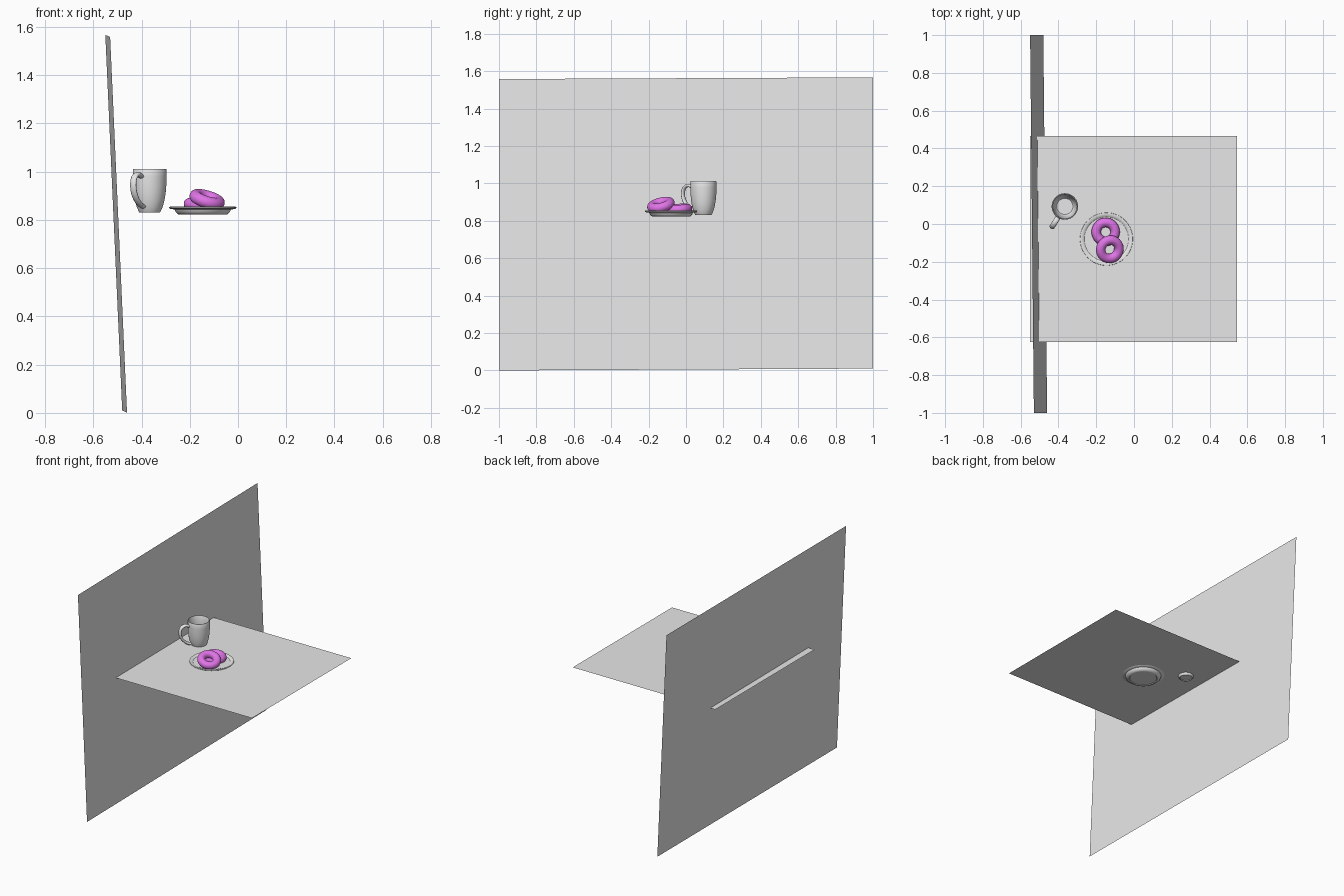
import bpy, math
from mathutils import Vector, Matrix

if "Cube" in bpy.data.objects:
    bpy.data.objects.remove(bpy.data.objects["Cube"])


def material(name, rgb):
    m = bpy.data.materials.new(name)
    m.diffuse_color = (*rgb, 1)
    m.use_nodes = True
    m.node_tree.nodes["Principled BSDF"].inputs["Base Color"].default_value = m.diffuse_color
    return m


GREY = material("light_grey", (0.8, 0.8, 0.8))
PINK = material("pink_icing", (0.8, 0.19, 0.86))


def make(name, verts, faces, mat, smooth=True):
    me = bpy.data.meshes.new(name)
    me.from_pydata(verts, [], faces)
    ob = bpy.data.objects.new(name, me)
    bpy.context.collection.objects.link(ob)
    me.materials.append(mat)
    if smooth:
        bpy.ops.object.select_all(action='DESELECT')
        ob.select_set(True)
        bpy.context.view_layer.objects.active = ob
        bpy.ops.object.shade_smooth_by_angle(angle=math.radians(40))
    return ob


def lathe(name, profile, centre, mat, n=64):
    """Spin (radius, z) points round a vertical axis; both ends are capped."""
    verts, faces = [], []
    for r, z in profile:
        for i in range(n):
            a = 2 * math.pi * i / n
            verts.append((centre[0] + r * math.cos(a), centre[1] + r * math.sin(a), z))
    for k in range(len(profile) - 1):
        for i in range(n):
            j = (i + 1) % n
            faces.append((k * n + i, k * n + j, (k + 1) * n + j, (k + 1) * n + i))
    last = (len(profile) - 1) * n
    faces.append(tuple(reversed(range(n))))
    faces.append(tuple(range(last, last + n)))
    return make(name, verts, faces, mat)


def donut(name, centre, normal):
    bpy.ops.mesh.primitive_torus_add(major_radius=0.05, minor_radius=0.025,
                                     major_segments=56, minor_segments=28)
    ob = bpy.context.object
    ob.name = name
    rot = Vector((0, 0, 1)).rotation_difference(Vector(normal).normalized())
    ob.matrix_world = Matrix.Translation(centre) @ rot.to_matrix().to_4x4()
    ob.data.materials.append(PINK)
    bpy.ops.object.shade_smooth_by_angle(angle=math.radians(60))


# Leaning back wall and table top: single sheets
make("back_wall", [(-0.46, -1, 0), (-0.48, 1, 0.01), (-0.55, 1, 1.567), (-0.53, -1, 1.558)],
     [(0, 1, 2, 3)], GREY, False)
TZ = 0.847
make("table_top", [(-0.55, -0.625, TZ), (0.545, -0.625, TZ), (0.545, 0.465, TZ), (-0.55, 0.465, TZ)],
     [(0, 1, 2, 3)], GREY, False)

# Plate with a flat rim and sunken well
lathe("plate", [(0.088, 0.826), (0.092, 0.822), (0.100, 0.822), (0.112, 0.832), (0.117, 0.843),
                (0.136, 0.846), (0.140, 0.850), (0.139, 0.854), (0.134, 0.855), (0.120, 0.850),
                (0.112, 0.841), (0.103, 0.835), (0.09, 0.834)], (-0.146, -0.08), GREY)

# Hollow mug
MUG = (-0.366, 0.093)
lathe("mug_body", [(0.036, 0.835), (0.038, 0.831), (0.043, 0.831), (0.047, 0.838), (0.054, 0.855),
                   (0.061, 0.880), (0.066, 0.910), (0.069, 0.945), (0.070, 0.980), (0.070, 1.008),
                   (0.068, 1.012), (0.065, 1.012), (0.063, 1.008), (0.063, 0.960), (0.060, 0.910),
                   (0.053, 0.872), (0.046, 0.850), (0.038, 0.843)], MUG, GREY)

# Mug handle: oval section swept along an ear-shaped path of (reach, z)
ctrl = [Vector(p) for p in [(0.045, 0.976), (0.065, 0.980), (0.095, 0.989), (0.121, 0.975), (0.129, 0.943),
                            (0.120, 0.908), (0.098, 0.880), (0.072, 0.862), (0.050, 0.855), (0.044, 0.853)]]
path = []
for k in range(1, len(ctrl) - 2):
    p0, p1, p2, p3 = ctrl[k - 1:k + 3]
    for s in range(6):
        t = s / 6
        path.append(0.5 * (2 * p1 + (p2 - p0) * t + (2 * p0 - 5 * p1 + 4 * p2 - p3) * t * t
                           + (3 * p1 - p0 - 3 * p2 + p3) * t ** 3))
out = Vector((-0.53, -0.85, 0)).normalized()
side = Vector((-out.y, out.x, 0))
N = 16
hv, hf = [], []
for k, p in enumerate(path):
    tan = (path[min(k + 1, len(path) - 1)] - path[max(k - 1, 0)]).normalized()
    nor = out * -tan.y + Vector((0, 0, tan.x))
    base = Vector((MUG[0], MUG[1], p.y)) + out * p.x
    for i in range(N):
        a = 2 * math.pi * i / N
        hv.append(base + side * 0.014 * math.cos(a) + nor * 0.009 * math.sin(a))
for k in range(len(path) - 1):
    for i in range(N):
        j = (i + 1) % N
        hf.append((k * N + i, (k + 1) * N + i, (k + 1) * N + j, k * N + j))
make("mug_handle", hv, hf, GREY)

# Two donuts, one resting on the other
donut("lower_donut", (-0.15, -0.042, 0.863), (0.06, -0.05, 1))
donut("upper_donut", (-0.128, -0.134, 0.885), (0.30, -0.25, 1))
